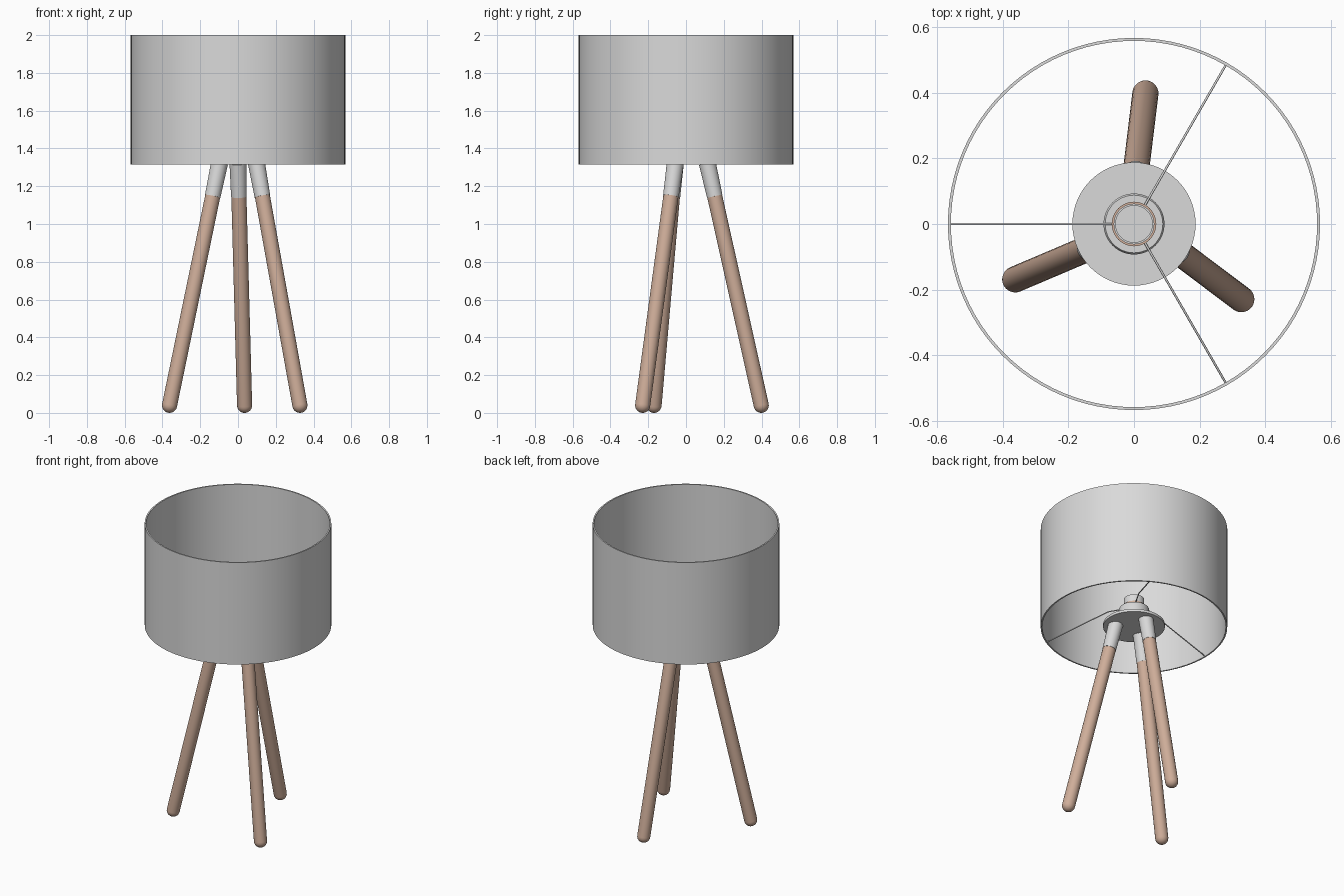
import bpy, bmesh, math
from mathutils import Vector

if "Cube" in bpy.data.objects:
    bpy.data.objects.remove(bpy.data.objects["Cube"])


def material(name, rgb):
    m = bpy.data.materials.new(name)
    m.diffuse_color = (*rgb, 1)
    m.use_nodes = True
    m.node_tree.nodes["Principled BSDF"].inputs["Base Color"].default_value = m.diffuse_color
    return m


GREY = material("light grey", (0.70, 0.70, 0.70))
WOOD = material("pale wood", (0.62, 0.42, 0.32))


def lathe(name, profile, mat, n=48, closed=False, origin=(0, 0, 0), axis=(0, 0, 1)):
    """Revolve (radius, height) points about an axis; radius 0 makes a pole."""
    bm = bmesh.new()
    rot = Vector((0, 0, 1)).rotation_difference(Vector(axis))
    rings = []
    for r, h in profile:
        k = 1 if r == 0 else n
        rings.append([bm.verts.new(Vector(origin) + rot @ Vector(
            (r * math.cos(math.tau * i / n), r * math.sin(math.tau * i / n), h)))
            for i in range(k)])
    pairs = list(zip(rings, rings[1:]))
    if closed:
        pairs.append((rings[-1], rings[0]))
    for a, b in pairs:
        for i in range(n):
            j = (i + 1) % n
            if len(a) == 1:
                bm.faces.new((a[0], b[j], b[i]))
            elif len(b) == 1:
                bm.faces.new((a[i], a[j], b[0]))
            else:
                bm.faces.new((a[i], a[j], b[j], b[i]))
    bmesh.ops.recalc_face_normals(bm, faces=bm.faces)
    me = bpy.data.meshes.new(name)
    bm.to_mesh(me)
    bm.free()
    me.materials.append(mat)
    ob = bpy.data.objects.new(name, me)
    bpy.context.collection.objects.link(ob)
    bpy.ops.object.select_all(action='DESELECT')
    ob.select_set(True)
    bpy.context.view_layer.objects.active = ob
    bpy.ops.object.shade_smooth_by_angle(angle=math.radians(35))
    return ob


def polar(r, deg, z):
    a = math.radians(deg)
    return Vector((r * math.cos(a), r * math.sin(a), z))


# Open drum shade
lathe("drum_shade", [(0.568, 1.315), (0.568, 2.0), (0.559, 2.0), (0.559, 1.315)],
      GREY, n=96, closed=True)

# Mounting disc and stepped bulb socket with a recessed top
lathe("mounting_disc", [(0, 1.318), (0.188, 1.318), (0.188, 1.335), (0, 1.335)], GREY, n=64)
lathe("bulb_socket", [(0, 1.33), (0.093, 1.33), (0.093, 1.435), (0.088, 1.443), (0.062, 1.443),
                      (0.062, 1.51), (0.056, 1.51), (0.056, 1.45), (0, 1.45)], GREY)

# Thin ring around the socket that carries the shade wires
lathe("socket_ring", [(0.060, 1.45), (0.068, 1.45), (0.068, 1.462), (0.060, 1.462)],
      WOOD, closed=True)

# Three bent wires from the socket ring down to the lower rim of the shade
for i, deg in enumerate((60, 180, 300)):
    cu = bpy.data.curves.new(f"shade_wire_{i + 1}", 'CURVE')
    cu.dimensions = '3D'
    cu.bevel_depth = 0.0035
    cu.bevel_resolution = 2
    cu.use_fill_caps = True
    sp = cu.splines.new('POLY')
    pts = [polar(0.065, deg, 1.456), polar(0.17, deg, 1.456), polar(0.562, deg, 1.322)]
    sp.points.add(len(pts) - 1)
    for p, co in zip(sp.points, pts):
        p.co = (*co, 1)
    cu.materials.append(GREY)
    bpy.context.collection.objects.link(bpy.data.objects.new(cu.name, cu))

# Three splayed, slightly twisted legs with tapered collars under the disc
R = 0.04
for i in range(3):
    foot = polar(0.40, 85 + 120 * i, R)
    top = polar(0.113, 90 + 120 * i, 1.322)
    axis = (top - foot).normalized()
    length = (top - foot).length
    joint = length - 0.18
    rounded = [(0, -R)] + [(R * math.cos(a), R * math.sin(a))
                           for a in (math.radians(d) for d in range(-75, 1, 15))]
    lathe(f"wooden_leg_{i + 1}", rounded + [(R, joint + 0.01), (0, joint + 0.01)],
          WOOD, n=32, origin=foot, axis=axis)
    lathe(f"leg_collar_{i + 1}", [(0, joint), (0.0415, joint), (0.045, length), (0, length)],
          GREY, n=32, origin=foot, axis=axis)
